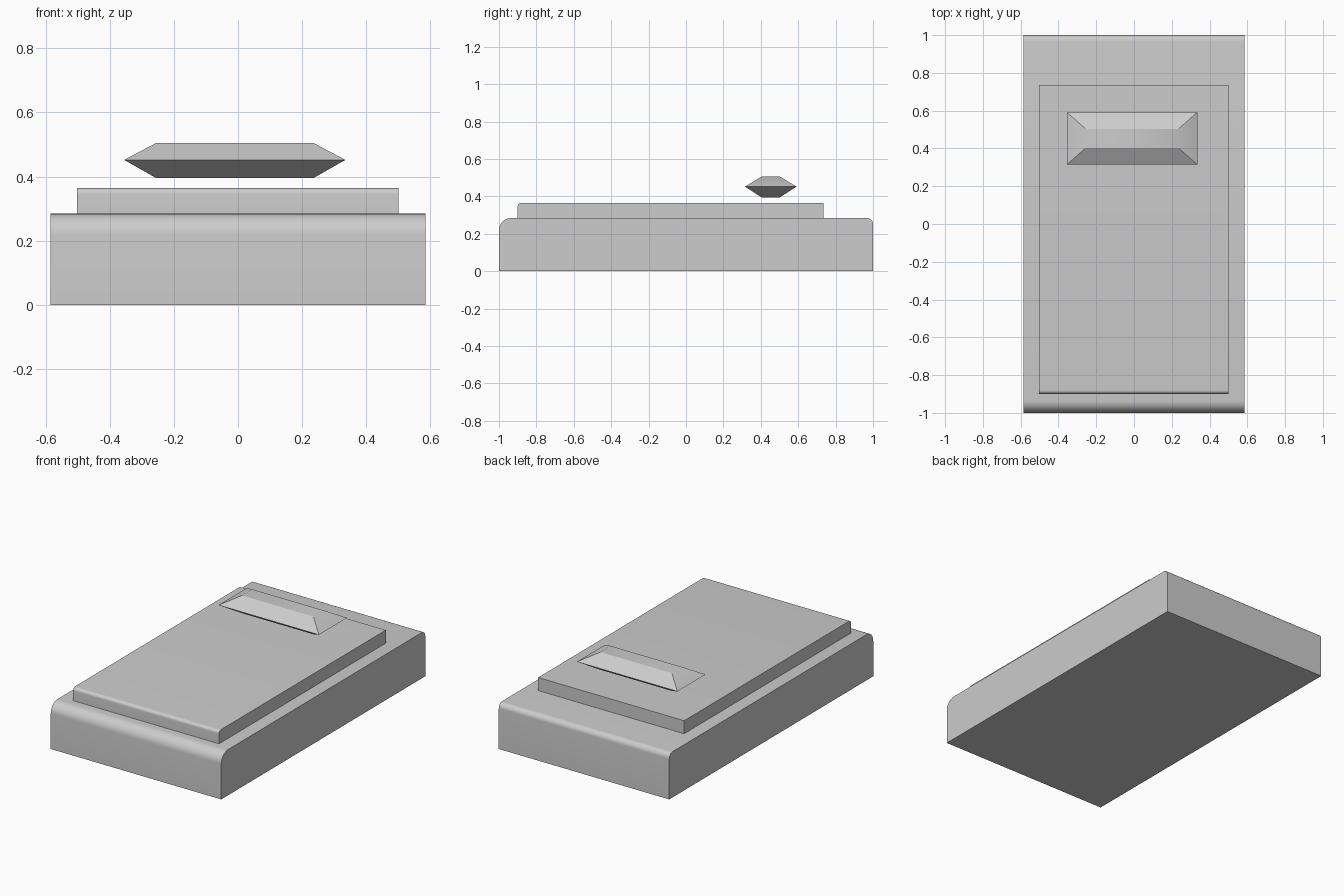
import bpy, bmesh, math

if "Cube" in bpy.data.objects:
    bpy.data.objects.remove(bpy.data.objects["Cube"])

grey = bpy.data.materials.new("light grey")
grey.diffuse_color = (0.604, 0.604, 0.604, 1)
grey.use_nodes = True
grey.node_tree.nodes["Principled BSDF"].inputs["Base Color"].default_value = grey.diffuse_color


def finish(name, bm):
    bmesh.ops.recalc_face_normals(bm, faces=bm.faces)
    mesh = bpy.data.meshes.new(name)
    bm.to_mesh(mesh)
    bm.free()
    mesh.materials.append(grey)
    obj = bpy.data.objects.new(name, mesh)
    bpy.context.collection.objects.link(obj)
    bpy.ops.object.select_all(action='DESELECT')
    bpy.context.view_layer.objects.active = obj
    obj.select_set(True)
    bpy.ops.object.shade_smooth_by_angle(angle=math.radians(30))
    return obj


def arc(cy, cz, r, start, steps=8):
    """Quarter circle in the y-z plane, running clockwise."""
    angles = [math.radians(start - 90 * i / steps) for i in range(steps + 1)]
    return [(cy + r * math.cos(a), cz + r * math.sin(a)) for a in angles]


def slab(name, x0, x1, y0, y1, z0, z1, front_r, back_r):
    """Side profile with rounded top edges, extruded across x."""
    profile = [(y0, z0)] + arc(y0 + front_r, z1 - front_r, front_r, 180)
    if back_r:
        profile += arc(y1 - back_r, z1 - back_r, back_r, 90)
    else:
        profile.append((y1, z1))
    profile.append((y1, z0))
    bm = bmesh.new()
    face = bm.faces.new([bm.verts.new((x0, y, z)) for y, z in profile])
    ext = bmesh.ops.extrude_face_region(bm, geom=[face], use_keep_orig=True)
    verts = [v for v in ext["geom"] if isinstance(v, bmesh.types.BMVert)]
    bmesh.ops.translate(bm, verts=verts, vec=(x1 - x0, 0, 0))
    return finish(name, bm)


# Main body and the raised plate on top
slab("base", -0.585, 0.585, -1, 1, 0, 0.284, 0.065, 0.033)
slab("top_plate", -0.502, 0.5, -0.9, 0.735, 0.282, 0.365, 0.02, 0)

# Floating bar, bevelled to a wide rim at mid height
bm = bmesh.new()
rings = []
for z, hx, hy in ((0.395, 0.245, 0.05), (0.452, 0.345, 0.138), (0.505, 0.245, 0.05)):
    rings.append([bm.verts.new((-0.01 + sx * hx, 0.453 + sy * hy, z))
                  for sx, sy in ((-1, -1), (1, -1), (1, 1), (-1, 1))])
for low, high in zip(rings, rings[1:]):
    for i in range(4):
        j = (i + 1) % 4
        bm.faces.new((low[i], low[j], high[j], high[i]))
bm.faces.new(rings[0][::-1])
bm.faces.new(rings[-1])
finish("floating_bar", bm)
